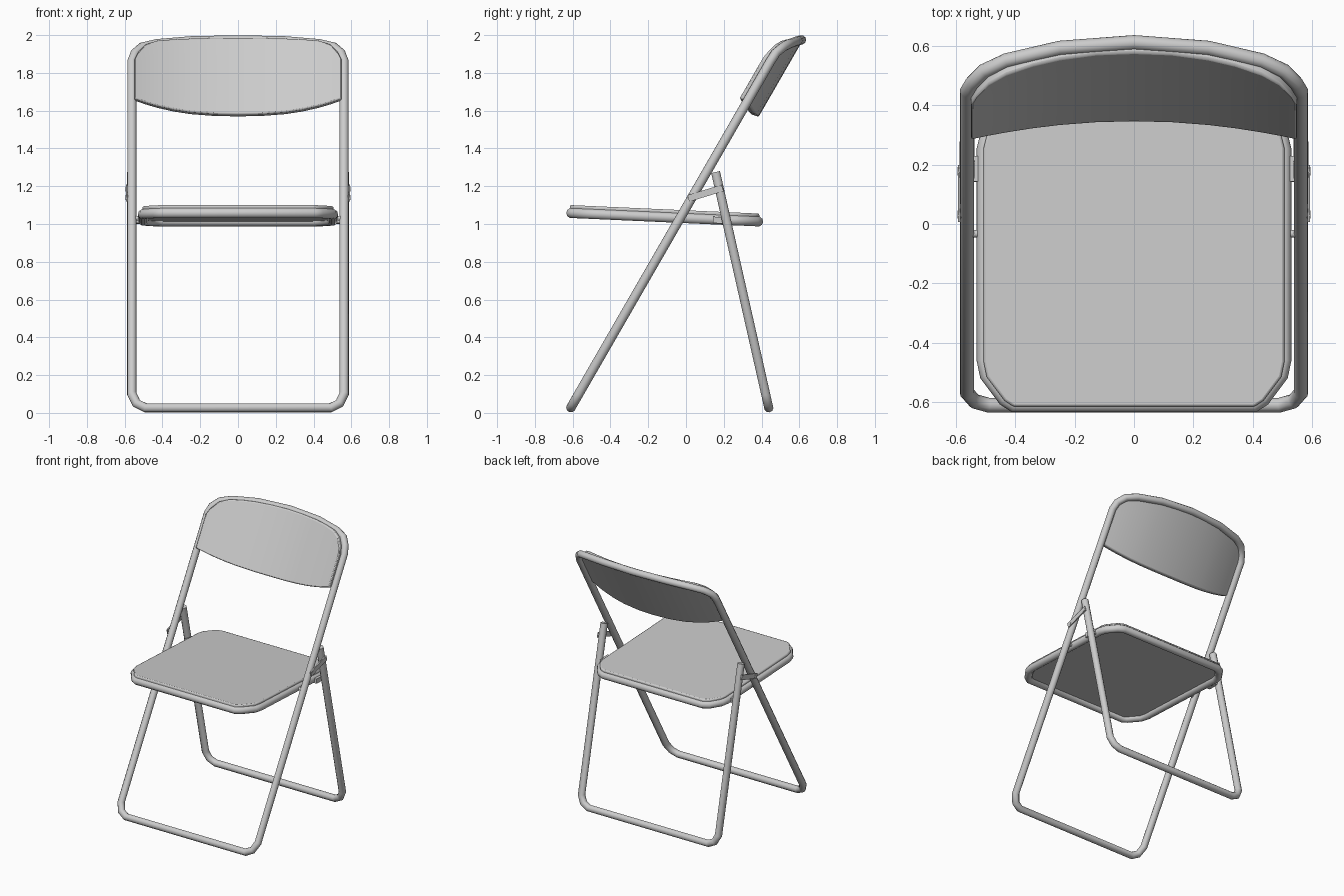
import bpy, bmesh, math
from mathutils import Vector, Matrix

if "Cube" in bpy.data.objects:
    bpy.data.objects.remove(bpy.data.objects["Cube"])

R = 0.025       # tube radius
SX = 0.562      # side rail x


def select(ob):
    bpy.ops.object.select_all(action='DESELECT')
    ob.select_set(True)
    bpy.context.view_layer.objects.active = ob


def smooth(ob, angle=40):
    select(ob)
    bpy.ops.object.shade_smooth_by_angle(angle=math.radians(angle))


def tube(name, pts, radius=R, closed=False):
    cu = bpy.data.curves.new(name, 'CURVE')
    cu.dimensions = '3D'
    cu.bevel_depth = radius
    cu.bevel_resolution = 3
    cu.use_fill_caps = True
    sp = cu.splines.new('POLY')
    sp.points.add(len(pts) - 1)
    for p, co in zip(sp.points, pts):
        p.co = (*co, 1)
    sp.use_cyclic_u = closed
    ob = bpy.data.objects.new(name, cu)
    bpy.context.collection.objects.link(ob)
    select(ob)
    bpy.ops.object.convert(target='MESH')
    ob = bpy.context.object
    smooth(ob)
    return ob


def mesh_object(name, bm):
    bmesh.ops.recalc_face_normals(bm, faces=bm.faces)
    me = bpy.data.meshes.new(name)
    bm.to_mesh(me)
    bm.free()
    ob = bpy.data.objects.new(name, me)
    bpy.context.collection.objects.link(ob)
    return ob


def box(name, center, size, tilt=0.0):
    bm = bmesh.new()
    m = Matrix.Translation(center) @ Matrix.Rotation(tilt, 4, 'X') @ Matrix.Diagonal((*size, 1))
    bmesh.ops.create_cube(bm, size=1, matrix=m)
    return mesh_object(name, bm)


def pin(name, center, radius, length):
    bm = bmesh.new()
    m = Matrix.Translation(center) @ Matrix.Rotation(math.pi / 2, 4, 'Y')
    bmesh.ops.create_cone(bm, cap_ends=True, segments=10, radius1=radius,
                          radius2=radius, depth=length, matrix=m)
    ob = mesh_object(name, bm)
    smooth(ob)
    return ob


def mirrored(half):
    # half runs from -z centre outwards; append its x-mirror in reverse
    return half + [(-x, y, z) for x, y, z in reversed(half) if x > 1e-6]


def frame_y(z):
    return -0.61 + (z - 0.027) / 1.735


# Main frame: front legs and back hoop in one closed tube
main = [(0.49, frame_y(0.027), 0.027), (0.537, frame_y(0.05), 0.05),
        (SX, frame_y(0.10), 0.10), (SX, frame_y(1.86), 1.86),
        (0.545, 0.475, 1.905), (0.505, 0.515, 1.938), (0.43, 0.55, 1.955),
        (0.25, 0.592, 1.97), (0.0, 0.611, 1.975)]
tube("main_frame", mirrored(main), closed=True)


# Rear legs: open U tube
def leg_y(z):
    return 0.438 - (z - 0.027) * 0.2255


leg = [(SX, leg_y(1.275), 1.275), (SX, leg_y(0.10), 0.10),
       (0.537, leg_y(0.05), 0.05), (0.49, leg_y(0.027), 0.027)]
tube("rear_legs", mirrored(leg))


# Seat: rim tube plus padded plate, both following the seat slope
def seat_z(y):
    return 1.058 - 0.045 * (y + 0.61)


def seat_outline(hx, y0, y1, dz):
    half = [(hx - 0.10, y0), (hx - 0.07, y0 + 0.02), (hx - 0.01, y0 + 0.10), (hx, y0 + 0.15),
            (hx, y1 - 0.13), (hx - 0.01, y1 - 0.09), (hx - 0.06, y1 - 0.02), (hx - 0.10, y1)]
    return mirrored([(x, y, seat_z(y) + dz) for x, y in half])


tube("seat_rim", seat_outline(0.503, -0.608, 0.382, 0), 0.027, True)

bm = bmesh.new()
face = bm.faces.new([bm.verts.new(p) for p in seat_outline(0.506, -0.615, 0.388, 0.0)])
top = bmesh.ops.extrude_face_region(bm, geom=[face])["geom"]
for v in top:
    if isinstance(v, bmesh.types.BMVert):
        v.co.z += 0.042
seat = mesh_object("seat", bm)
bev = seat.modifiers.new("soft_edge", 'BEVEL')
bev.width, bev.segments = 0.008, 2
smooth(seat)

# Backrest: curved panel bowed backwards, its top following the hoop
bm = bmesh.new()
xs = [-0.549, -0.53, -0.49, -0.43, -0.34, -0.25, -0.125, 0,
      0.125, 0.25, 0.34, 0.43, 0.49, 0.53, 0.549]
ROWS = 4
grids = []
for dy, dz in ((0.0, 0.01), (0.042, -0.005)):
    cols = []
    for x in xs:
        u = abs(x) / 0.55
        lo = 1.572 + 0.085 * u ** 2.5
        hi = 1.978 - 0.02 * u ** 2 - 0.10 * u ** 14
        col = []
        for j in range(ROWS + 1):
            z = lo + (hi - lo) * j / ROWS
            y = frame_y(z) + 0.062 - 0.11 * u ** 2.2 + dy
            col.append(bm.verts.new((x, y, z + dz)))
        cols.append(col)
    grids.append(cols)
    for a, b in zip(cols, cols[1:]):
        for j in range(ROWS):
            bm.faces.new((a[j], b[j], b[j + 1], a[j + 1]))
bmesh.ops.bridge_loops(bm, edges=[e for e in bm.edges if e.is_boundary])
back = mesh_object("backrest", bm)
bev = back.modifiers.new("soft_edge", 'BEVEL')
bev.width, bev.segments, bev.angle_limit = 0.008, 2, math.radians(50)
smooth(back)

# Side hardware, both sides
for s, side in ((1, "right"), (-1, "left")):
    box(f"link_bar_{side}", (s * 0.589, 0.103, 1.163), (0.008, 0.19, 0.036), math.atan2(0.055, 0.18))
    pin(f"link_front_pin_{side}", (s * 0.578, 0.032, 1.141), 0.014, 0.034)
    pin(f"link_rear_pin_{side}", (s * 0.578, 0.178, 1.186), 0.014, 0.034)
    pin(f"seat_pivot_{side}", (s * 0.535, -0.033, 1.03), 0.013, 0.05)
    box(f"seat_bracket_{side}", (s * 0.533, 0.185, 1.02), (0.025, 0.085, 0.034), -0.045)
